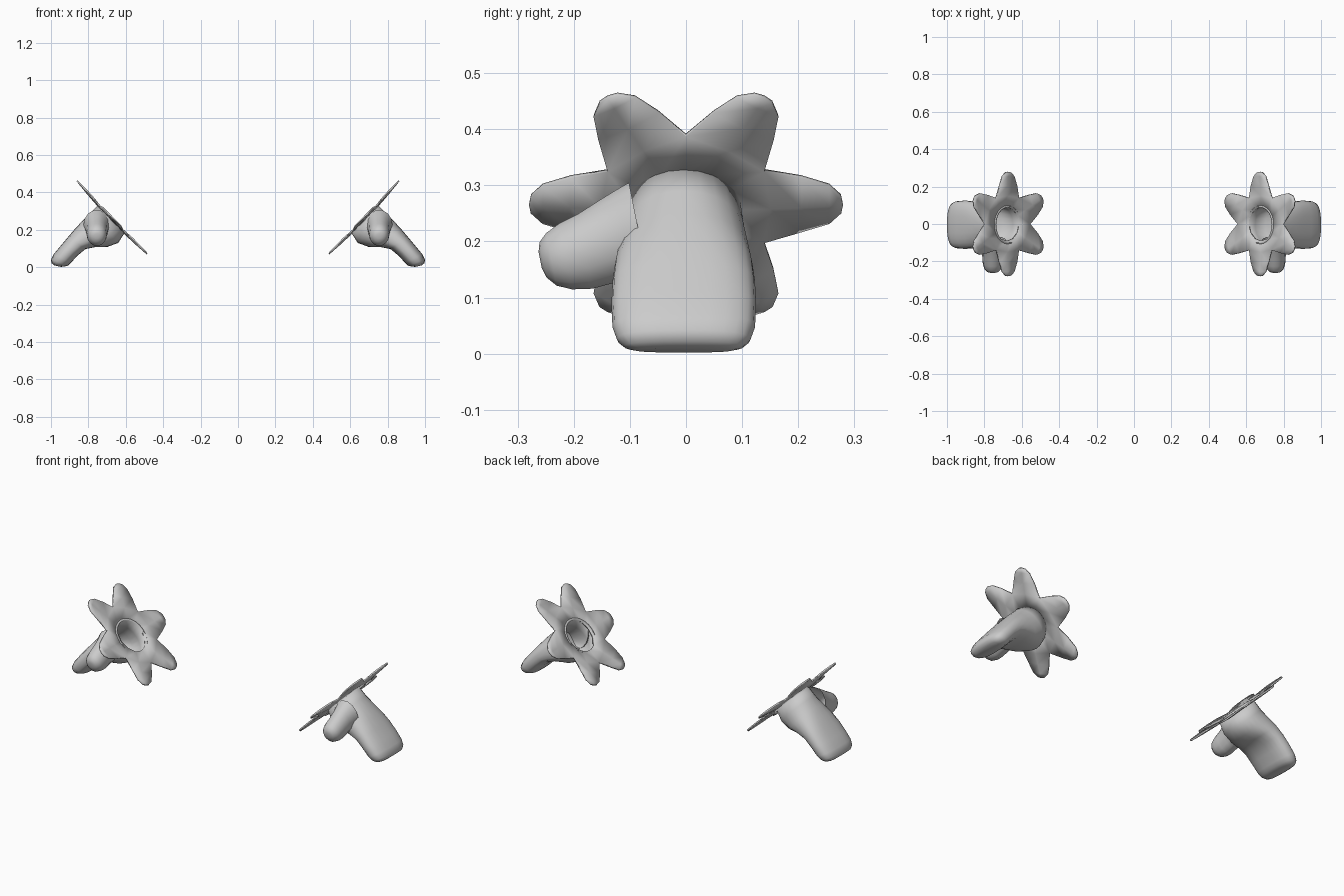
import bpy, bmesh, math
from mathutils import Vector

if "Cube" in bpy.data.objects:
    bpy.data.objects.remove(bpy.data.objects["Cube"])

grey = bpy.data.materials.new("light_grey")
grey.diffuse_color = (0.6, 0.6, 0.6, 1)
grey.use_nodes = True
grey.node_tree.nodes["Principled BSDF"].inputs["Base Color"].default_value = grey.diffuse_color


def finish(bm, name, thickness, angle):
    """Turn a bmesh into a smooth object, thickened inwards and mirrored to the other side."""
    me = bpy.data.meshes.new(name)
    bm.to_mesh(me)
    bm.free()
    me.materials.append(grey)
    ob = bpy.data.objects.new(name, me)
    bpy.context.collection.objects.link(ob)
    if thickness:
        solid = ob.modifiers.new("thickness", 'SOLIDIFY')
        solid.thickness = thickness
        solid.offset = -1
    mirror = ob.modifiers.new("pair", 'MIRROR')
    mirror.use_mirror_merge = False
    bpy.context.view_layer.objects.active = ob
    ob.select_set(True)
    bpy.ops.object.shade_smooth_by_angle(angle=math.radians(angle))
    ob.select_set(False)
    return ob


def loft(sections, segments):
    """Skin (centre, half axis, half axis, roundness power) sections and cap the far end."""
    bm = bmesh.new()
    rings = []
    for centre, a, b, power in sections:
        ring = []
        for i in range(segments):
            t = math.tau * i / segments
            c, s = math.cos(t), math.sin(t)
            p = centre + a * math.copysign(abs(c) ** (2 / power), c) \
                + b * math.copysign(abs(s) ** (2 / power), s)
            ring.append(bm.verts.new(p))
        rings.append(ring)
    for r0, r1 in zip(rings, rings[1:]):
        for i in range(segments):
            j = (i + 1) % segments
            bm.faces.new((r0[i], r0[j], r1[j], r1[i]))
    bm.faces.new(rings[-1])
    bmesh.ops.recalc_face_normals(bm, faces=bm.faces)
    return bm


# Mitten: upper edge x, z / lower edge x, z / half width / roundness
stations = [
    (.745, .335, .605, .185, .103, 2.0),
    (.790, .290, .640, .130, .110, 2.1),
    (.830, .250, .700, .108, .117, 2.3),
    (.870, .207, .765, .107, .123, 2.5),
    (.910, .160, .815, .097, .127, 2.6),
    (.950, .112, .857, .063, .129, 2.6),
    (.985, .070, .893, .024, .127, 2.6),
    (1.00, .042, .910, .008, .119, 2.6),
    (.997, .022, .930, .003, .106, 2.6),
    (.982, .010, .948, .002, .085, 2.6),
]
sections = []
for tx, tz, bx, bz, w, power in stations:
    top, low = Vector((tx, -.004, tz)), Vector((bx, -.004, bz))
    sections.append(((top + low) / 2, (top - low) / 2, Vector((0, w, 0)), power))
finish(loft(sections, 24), "mitten", .012, 50)

# Thumb: y, z of the centre, half width, half height
thumb = [
    (-.085, .222, .072, .085), (-.110, .213, .064, .080), (-.140, .200, .058, .075),
    (-.180, .182, .056, .068), (-.215, .173, .053, .060), (-.240, .168, .045, .048),
    (-.255, .167, .030, .032), (-.260, .167, .014, .014),
]
sections = [(Vector((.755, y, z)), Vector((w, 0, 0)), Vector((0, -.2 * h, h)), 2)
            for y, z, w, h in thumb]
finish(loft(sections, 14), "thumb", 0, 60)

# Petal cuff: six petals around an oval opening, on a tilted plane
centre = Vector((.67, 0, .27))
along = Vector((.69, 0, .72)).normalized()
across = Vector((0, 1, 0))
normal = along.cross(across)
# rows from opening to tip: edge radius, half width, edge height, middle radius, middle height
rows = [
    (.078, .045, -.012, .090, -.012),
    (.139, .080, -.006, .150, -.010),
    (.205, .061, .000, .205, -.007),
    (.255, .042, .000, .255, -.003),
    (.276, .018, .000, .279, .000),
]
bm = bmesh.new()
for k in range(6):
    t = math.radians(30 + 60 * k)
    grid = []
    for r, w, h, mr, mh in rows:
        line = []
        for x, y, z in ((r, -w, h), (mr, 0, mh), (r, w, h)):
            u = (x * math.cos(t) - y * math.sin(t)) * 1.09
            v = x * math.sin(t) + y * math.cos(t)
            line.append(bm.verts.new(centre + along * u + across * v + normal * z))
        grid.append(line)
    for a, b in zip(grid, grid[1:]):
        for i in range(2):
            bm.faces.new((a[i], b[i], b[i + 1], a[i + 1]))
bmesh.ops.remove_doubles(bm, verts=bm.verts, dist=.002)
finish(bm, "petal_cuff", .008, 35)
